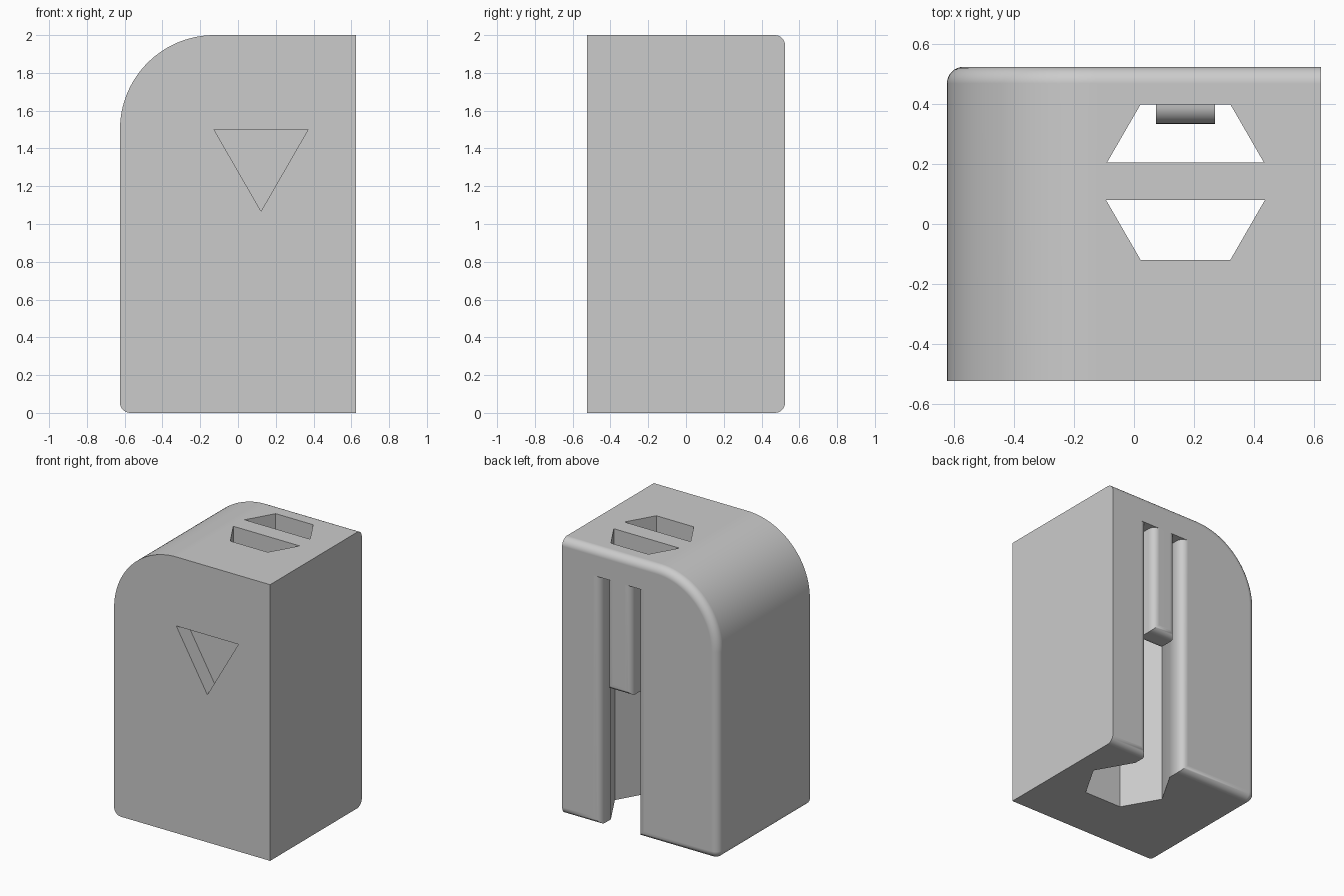
import bpy, bmesh
from math import sin, cos, pi, radians

if "Cube" in bpy.data.objects:
    bpy.data.objects.remove(bpy.data.objects["Cube"], do_unlink=True)

# Overall sizes
HALF_X, HALF_Y, HEIGHT = 0.625, 0.525, 2.0
CORNER, FILLET = 0.5, 0.055
HEX_X, HEX_Y, HEX_R = 0.172, 0.14, 0.30
HEX_FLAT = HEX_R * sin(pi / 3)
CEILING = 1.8

grey = bpy.data.materials.new("plain grey")
grey.use_nodes = True
grey.diffuse_color = (0.6, 0.6, 0.6, 1)
grey.node_tree.nodes["Principled BSDF"].inputs["Base Color"].default_value = (0.6, 0.6, 0.6, 1)


def arc(cx, cy, r, start, end, steps):
    angles = [radians(start + (end - start) * i / steps) for i in range(steps + 1)]
    return [(cx + r * cos(a), cy + r * sin(a)) for a in angles]


def loft(name, rings):
    """Join equal rings of 3D points into a closed solid."""
    bm = bmesh.new()
    loops = [[bm.verts.new(p) for p in ring] for ring in rings]
    n = len(loops[0])
    for a, b in zip(loops, loops[1:]):
        for i in range(n):
            j = (i + 1) % n
            bm.faces.new((a[i], a[j], b[j], b[i]))
    bm.faces.new(loops[0])
    bm.faces.new(loops[-1])
    bmesh.ops.remove_doubles(bm, verts=bm.verts, dist=1e-5)
    bmesh.ops.recalc_face_normals(bm, faces=bm.faces)
    mesh = bpy.data.meshes.new(name)
    bm.to_mesh(mesh)
    bm.free()
    mesh.materials.append(grey)
    obj = bpy.data.objects.new(name, mesh)
    bpy.context.collection.objects.link(obj)
    return obj


def prism(name, pts, axis, lo, hi):
    place = {"x": lambda p, d: (d, p[0], p[1]),
             "y": lambda p, d: (p[0], d, p[1]),
             "z": lambda p, d: (p[0], p[1], d)}[axis]
    return loft(name, [[place(p, d) for p in pts] for d in (lo, hi)])


def activate(obj):
    bpy.ops.object.select_all(action="DESELECT")
    obj.select_set(True)
    bpy.context.view_layer.objects.active = obj


def cut(obj, cutter):
    cutter.hide_render = True
    mod = obj.modifiers.new("cut", "BOOLEAN")
    mod.operation, mod.solver, mod.object = "DIFFERENCE", "EXACT", cutter
    activate(obj)
    bpy.ops.object.modifier_apply(modifier=mod.name)
    bpy.data.objects.remove(cutter, do_unlink=True)


def finish(obj):
    activate(obj)
    bpy.ops.object.shade_smooth_by_angle(angle=radians(30))
    mod = obj.modifiers.new("even shading", "WEIGHTED_NORMAL")
    mod.keep_sharp = True


def outline(d):
    """Front outline of the body, drawn in by d except at the straight side."""
    low = arc(-HALF_X + FILLET, FILLET, FILLET - d, 270, 180, 8)
    high = arc(-HALF_X + CORNER, HEIGHT - CORNER, CORNER - d, 180, 90, 32)
    return low + high + [(HALF_X, HEIGHT - d), (HALF_X, d)]


# Body with rounded back edges
layers = [(-HALF_Y, 0)]
for i in range(9):
    t = i / 8 * pi / 2
    layers.append((HALF_Y - FILLET + FILLET * sin(t), FILLET * (1 - cos(t))))
body = loft("body", [[(x, y, z) for x, z in outline(d)] for y, d in layers])

# Hexagonal cavity opening to the back through a slot with rounded lips
half = HEX_R / 2
lip = arc(half + FILLET, HALF_Y - FILLET, FILLET, 180, 90, 8)
side = [(half, HEX_Y - HEX_FLAT), (HEX_R, HEX_Y), (half, HEX_Y + HEX_FLAT)]
side += lip + [(half + FILLET, HALF_Y + 0.1)]
cavity = [(HEX_X + x, y) for x, y in side] + [(HEX_X - x, y) for x, y in reversed(side)]
cut(body, prism("cavity_cutter", cavity, "z", -0.1, CEILING))

# Two top openings that leave a bridge between them
for far, near in ((HEX_FLAT, 0.065), (-HEX_FLAT, -0.06)):
    wide = HEX_R - abs(near) / HEX_FLAT * half
    opening = [(HEX_X + x, HEX_Y + y) for x, y in
               ((-half, far), (half, far), (wide, near), (-wide, near))]
    cut(body, prism("opening_cutter", opening, "z", CEILING - 0.1, HEIGHT + 0.1))

# Triangular recess on the front
triangle = [(-0.127, 1.5), (0.371, 1.5), (0.122, 1.068)]
cut(body, prism("triangle_cutter", triangle, "y", -HALF_Y - 0.1, -HALF_Y + 0.11))
finish(body)

# Spring tongue with a rounded catch at its lower end
inner, tip, bump = HEX_Y + HEX_FLAT, 1.0, 0.065
profile = [(inner, CEILING + 0.02)] + arc(inner, tip + bump, bump, 90, 270, 16)
profile += [(HALF_Y, tip), (HALF_Y, CEILING + 0.02)]
tongue = prism("spring_tongue", profile, "x", HEX_X - 0.098, HEX_X + 0.098)
bm = bmesh.new()
bm.from_mesh(tongue.data)
outer = [e for e in bm.edges
         if all(v.co.y > HALF_Y - 0.001 for v in e.verts)
         and not all(v.co.z > CEILING for v in e.verts)]
bmesh.ops.bevel(bm, geom=outer, offset=0.05, segments=8, profile=0.5, affect="EDGES")
bm.to_mesh(tongue.data)
bm.free()
finish(tongue)
